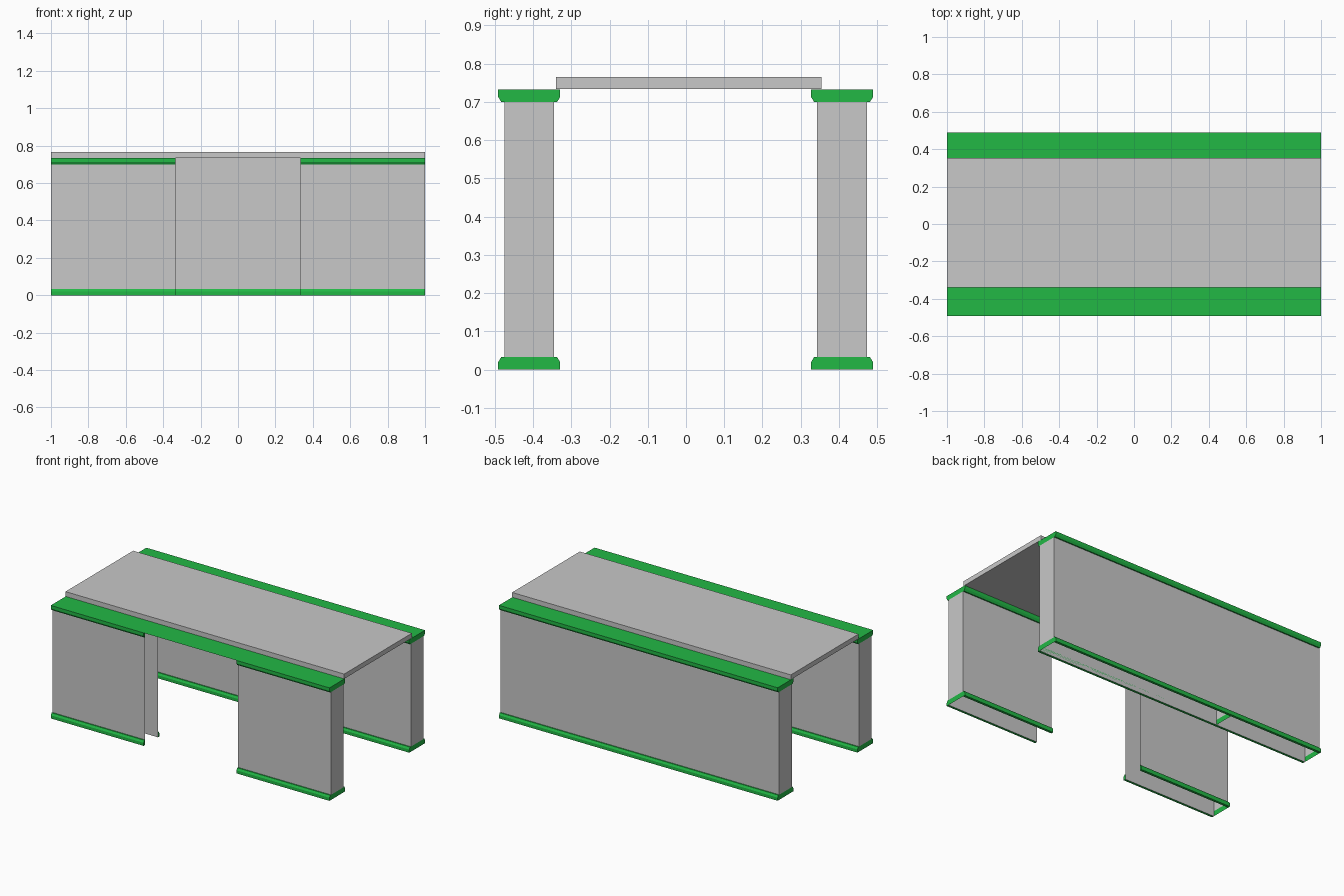
import bpy, bmesh

cube = bpy.data.objects.get("Cube")
if cube:
    bpy.data.objects.remove(cube, do_unlink=True)


def material(name, rgb):
    m = bpy.data.materials.new(name)
    m.use_nodes = True
    m.diffuse_color = (*rgb, 1)
    m.node_tree.nodes["Principled BSDF"].inputs["Base Color"].default_value = (*rgb, 1)
    return m


GREY = material("light_grey", (0.58, 0.58, 0.58))
GREEN = material("trim_green", (0.016, 0.48, 0.06))

DOOR = 1 / 3                  # half width of the doorway
BASE, LOW, TOP, ROOF = 0.033, 0.70, 0.733, 0.765
WALL, TRIM, LIP = 0.065, 0.081, 0.008   # half depths of wall and trim, bevel size


def finish(bm, name, mat):
    bmesh.ops.recalc_face_normals(bm, faces=bm.faces)
    mesh = bpy.data.meshes.new(name)
    bm.to_mesh(mesh)
    bm.free()
    mesh.materials.append(mat)
    bpy.context.collection.objects.link(bpy.data.objects.new(name, mesh))


def sheet(name, mat, points):
    bm = bmesh.new()
    bm.faces.new([bm.verts.new(p) for p in points])
    finish(bm, name, mat)


def prism(name, mat, profile, x0, x1):
    """Extrude a (y, z) profile along x."""
    bm = bmesh.new()
    face = bm.faces.new([bm.verts.new((x0, y, z)) for y, z in profile])
    ext = bmesh.ops.extrude_face_region(bm, geom=[face])
    verts = [v for v in ext["geom"] if isinstance(v, bmesh.types.BMVert)]
    bmesh.ops.translate(bm, verts=verts, vec=(x1 - x0, 0, 0))
    finish(bm, name, mat)


def trim_profile(c, side, upper):
    """Bevelled strip on one side (+1 or -1) of a wall centred on y = c."""
    pts = [(WALL, 0), (TRIM, 0), (TRIM, 0.02), (TRIM - LIP, BASE), (WALL, BASE)]
    return [(c + side * d, TOP - z if upper else z) for d, z in pts]


def panel(name, y, x0, x1):
    sheet(name, GREY, [(x0, y, 0), (x1, y, 0), (x1, y, TOP), (x0, y, TOP)])


def end_cap(name, c, x, upper=True):
    """Closed wall end with green trim plates across it."""
    a, b = c - WALL, c + WALL
    sheet(name + "_end", GREY, [(x, a, BASE), (x, b, BASE), (x, b, LOW), (x, a, LOW)])
    for up in ((False, True) if upper else (False,)):
        left, right = trim_profile(c, -1, up), trim_profile(c, 1, up)
        outline = left[1:4] + right[3:0:-1]
        sheet(name + ("_end_cap_trim" if up else "_end_base_trim"), GREEN,
              [(x, y, z) for y, z in outline])


FULL = [(-1, 1)]
SIDES = [(-1, -DOOR), (DOOR, 1)]

# Hollow walls: the front one is split by a doorway, the back one is unbroken
for name, c, runs in (("front_wall", -0.41, SIDES), ("back_wall", 0.408, FULL)):
    for side, face in ((-1, "front"), (1, "rear")):
        for x0, x1 in runs:
            panel(f"{name}_{face}_panel", c + side * WALL, x0, x1)
            prism(f"{name}_{face}_base_trim", GREEN, trim_profile(c, side, False), x0, x1)
        # The room side of the back wall has no upper trim at mid span
        upper_runs = SIDES if c > 0 and side < 0 else runs
        for x0, x1 in upper_runs:
            prism(f"{name}_{face}_cap_trim", GREEN, trim_profile(c, side, True), x0, x1)
    for x in (-1, 1):
        end_cap(name, c, x)
    # Flat green cover over the whole length
    a, b = c - TRIM, c + TRIM
    sheet(name + "_top_cover", GREEN, [(-1, a, TOP), (1, a, TOP), (1, b, TOP), (-1, b, TOP)])

# Inner partition where two back wall sections meet
end_cap("back_partition", 0.408, -DOOR, upper=False)

# Roof slab
prism("roof_slab", GREY, [(-0.34, TOP + 0.001), (0.354, TOP + 0.001), (0.354, ROOF), (-0.34, ROOF)], -1, 1)
